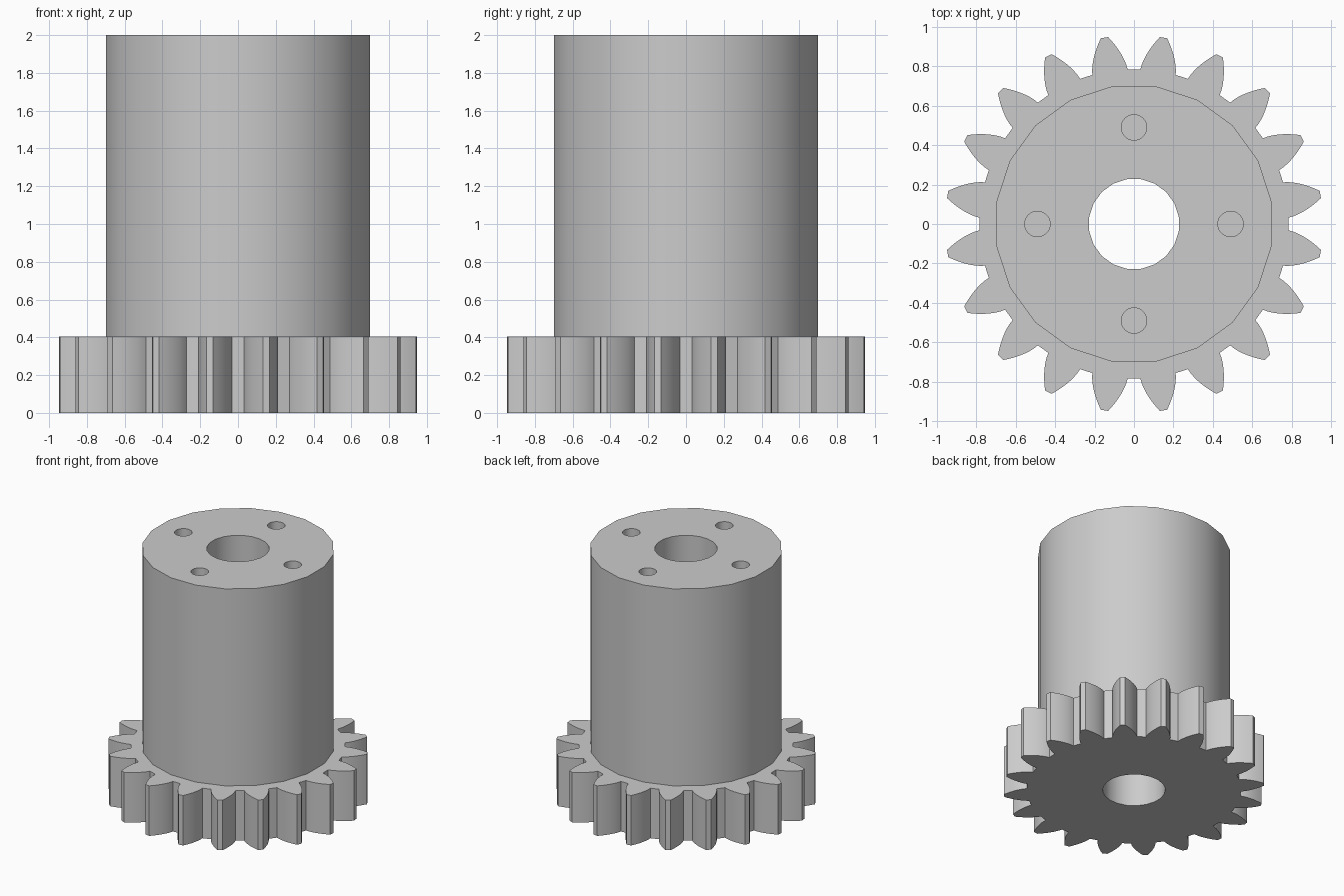
import bpy
import bmesh
from math import sin, cos, tan, acos, pi, radians

cube = bpy.data.objects.get("Cube")
if cube:
    bpy.data.objects.remove(cube, do_unlink=True)

TEETH = 20
ROOT, BASE, TIP = 0.785, 0.775, 0.957
GEAR_TOP, TOP = 0.405, 2.0
BORE = 0.23
HOLE_RADIUS, HOLE_OFFSET, HOLE_DEPTH = 0.065, 0.49, 0.5

steel = bpy.data.materials.new("grey metal")
steel.use_nodes = True
steel.diffuse_color = (0.6, 0.6, 0.6, 1)
steel.node_tree.nodes["Principled BSDF"].inputs["Base Color"].default_value = (0.6, 0.6, 0.6, 1)


def circle(radius, sides, x=0, y=0):
    step = 2 * pi / sides
    return [(x + radius * cos((i + 0.5) * step), y + radius * sin((i + 0.5) * step))
            for i in range(sides)]


def gear_outline(steps=7):
    """Involute flanks mirrored about each tooth's centre line."""
    flank = []
    for i in range(steps + 1):
        r = ROOT + (TIP - ROOT) * i / steps
        pressure = acos(BASE / r)
        flank.append((r, radians(6.7) - (tan(pressure) - pressure)))
    tooth = [(r, -a) for r, a in flank] + [(r, a) for r, a in reversed(flank)]
    return [(r * cos(a + c), r * sin(a + c))
            for c in ((k + 0.5) * 2 * pi / TEETH for k in range(TEETH))
            for r, a in tooth]


def solid(name, outline, z0, z1, through=(), blind=(), depth=0):
    """Upright prism with through holes and flat-bottomed blind holes in its top."""
    bm = bmesh.new()

    def ring(points, z):
        verts = [bm.verts.new((x, y, z)) for x, y in points]
        edges = [bm.edges.new((v, verts[i - 1])) for i, v in enumerate(verts)]
        return verts, edges

    top_edges, bottom_edges = [], []
    for points in (outline, *through, *blind):
        is_blind = points in blind
        upper, upper_edges = ring(points, z1)
        lower, lower_edges = ring(points, z1 - depth if is_blind else z0)
        top_edges += upper_edges
        for i in range(len(points)):
            bm.faces.new((upper[i - 1], upper[i], lower[i], lower[i - 1]))
        if is_blind:
            bm.faces.new(lower)
        else:
            bottom_edges += lower_edges
    for edges in (top_edges, bottom_edges):
        bmesh.ops.triangle_fill(bm, use_beauty=True, use_dissolve=False, edges=edges)
    bmesh.ops.recalc_face_normals(bm, faces=bm.faces)

    mesh = bpy.data.meshes.new(name)
    bm.to_mesh(mesh)
    bm.free()
    mesh.materials.append(steel)
    obj = bpy.data.objects.new(name, mesh)
    bpy.context.collection.objects.link(obj)
    bpy.ops.object.select_all(action="DESELECT")
    obj.select_set(True)
    bpy.context.view_layer.objects.active = obj
    bpy.ops.object.shade_smooth_by_angle(angle=radians(30))
    return obj


# Toothed wheel at the foot, bored through
bore = circle(BORE, 20)
solid("gear_wheel", gear_outline(), 0, GEAR_TOP, through=[bore])

# Tall hub with the same bore and four screw holes in its top
screw_holes = [circle(HOLE_RADIUS, 20, HOLE_OFFSET * cos(k * pi / 2), HOLE_OFFSET * sin(k * pi / 2))
               for k in range(4)]
solid("hub", circle(0.707, 20), GEAR_TOP, TOP, through=[bore], blind=screw_holes, depth=HOLE_DEPTH)
